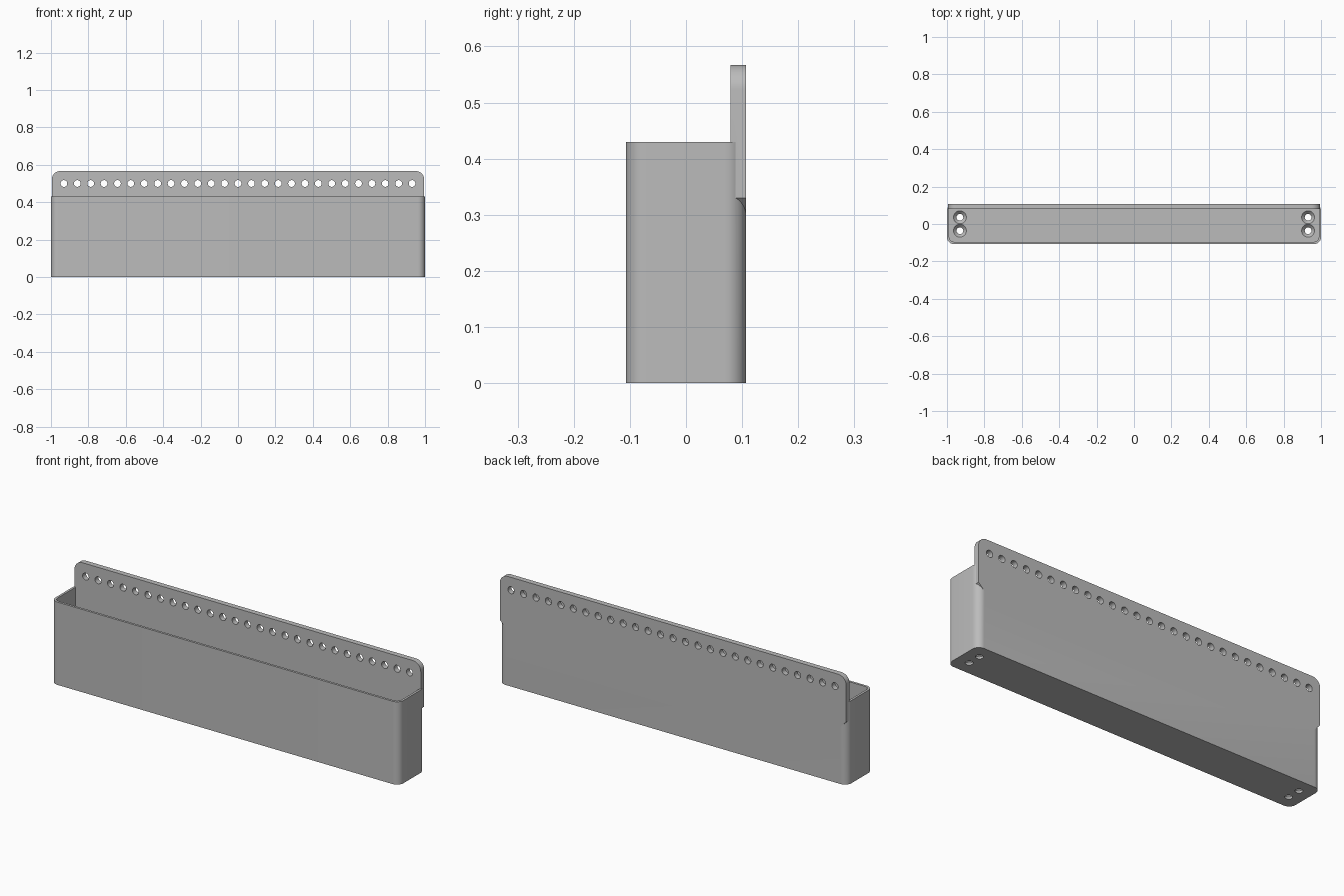
import bpy
import bmesh
from math import cos, sin, pi
from mathutils import Matrix, Vector

cube = bpy.data.objects.get("Cube")
if cube:
    bpy.data.objects.remove(cube, do_unlink=True)

# Main sizes
HALF_DEPTH = 0.107
BIN_TOP = 0.43
PLATE_FRONT = 0.079
FLOOR = 0.028
WALL = 0.012
CORNER = 0.037
HOLE = 0.018
PITCH = 0.0716

grey = bpy.data.materials.new("grey plastic")
grey.use_nodes = True
colour = (0.5, 0.5, 0.5, 1)
grey.diffuse_color = colour
grey.node_tree.nodes["Principled BSDF"].inputs["Base Color"].default_value = colour


def make_object(name, bm):
    bmesh.ops.recalc_face_normals(bm, faces=bm.faces)
    mesh = bpy.data.meshes.new(name)
    bm.to_mesh(mesh)
    bm.free()
    mesh.materials.append(grey)
    obj = bpy.data.objects.new(name, mesh)
    bpy.context.collection.objects.link(obj)
    return obj


def outline(u0, u1, v0, v1, low, high):
    """Rectangle whose low-v and high-v corners have (radius, segments)."""
    points = []
    for i, (u, v) in enumerate([(u1, v1), (u0, v1), (u0, v0), (u1, v0)]):
        radius, steps = high if i < 2 else low
        if radius == 0:
            points.append((u, v))
            continue
        cu = u - radius if u == u1 else u + radius
        cv = v - radius if v == v1 else v + radius
        for k in range(steps + 1):
            a = (i + k / steps) * pi / 2
            points.append((cu + radius * cos(a), cv + radius * sin(a)))
    return points


def extrude(name, points, place, direction):
    bm = bmesh.new()
    face = bm.faces.new([bm.verts.new(place(u, v)) for u, v in points])
    result = bmesh.ops.extrude_face_region(bm, geom=[face])
    verts = [g for g in result["geom"] if isinstance(g, bmesh.types.BMVert)]
    bmesh.ops.translate(bm, verts=verts, vec=Vector(direction))
    return make_object(name, bm)


def cones(name, centres, r_low, r_high, depth, rotation=Matrix()):
    bm = bmesh.new()
    for centre in centres:
        bmesh.ops.create_cone(bm, cap_ends=True, segments=32, radius1=r_low,
                              radius2=r_high, depth=depth,
                              matrix=Matrix.Translation(centre) @ rotation)
    return make_object(name, bm)


def boolean(target, tool, operation):
    mod = target.modifiers.new(tool.name, "BOOLEAN")
    mod.object = tool
    mod.operation = operation
    mod.solver = "EXACT"
    bpy.context.view_layer.objects.active = target
    bpy.ops.object.modifier_apply(modifier=mod.name)
    bpy.data.objects.remove(tool, do_unlink=True)


# Bin block with rounded upright corners
round_corner = (CORNER, 10)
storage_bin = extrude("storage_bin",
                      outline(-1, 1, -HALF_DEPTH, HALF_DEPTH, round_corner, round_corner),
                      lambda u, v: (u, v, 0), (0, 0, BIN_TOP))

# Back mounting plate: rounded top corners, chamfered bottom corners
plate = extrude("mounting_plate",
                outline(-0.995, 0.995, 0.295, 0.567, (0.035, 1), (0.045, 10)),
                lambda u, v: (u, PLATE_FRONT, v), (0, HALF_DEPTH - PLATE_FRONT, 0))
boolean(storage_bin, plate, "UNION")

# Inner cavity, square against the back plate
cavity = extrude("cavity",
                 outline(WALL - 1, 1 - WALL, WALL - HALF_DEPTH, PLATE_FRONT,
                         (CORNER - WALL, 10), (0, 0)),
                 lambda u, v: (u, v, FLOOR), (0, 0, 0.6))
boolean(storage_bin, cavity, "DIFFERENCE")

# Row of hanging holes through the plate
row = [(i * PITCH, 0.093, 0.5) for i in range(-13, 14)]
boolean(storage_bin, cones("hanging_holes", row, HOLE, HOLE, 0.1,
                           Matrix.Rotation(pi / 2, 4, "X")), "DIFFERENCE")

# Countersunk screw holes in the floor
spots = [(sx * 13 * PITCH, sy * PITCH / 2) for sx in (-1, 1) for sy in (-1, 1)]
boolean(storage_bin, cones("screw_holes", [(x, y, 0) for x, y in spots],
                           HOLE, HOLE, 0.2), "DIFFERENCE")
boolean(storage_bin, cones("countersinks", [(x, y, FLOOR - 0.008) for x, y in spots],
                           HOLE, 0.0355, 0.018), "DIFFERENCE")

bpy.ops.object.select_all(action="DESELECT")
storage_bin.select_set(True)
bpy.context.view_layer.objects.active = storage_bin
bpy.ops.object.shade_smooth_by_angle(angle=pi / 6)
